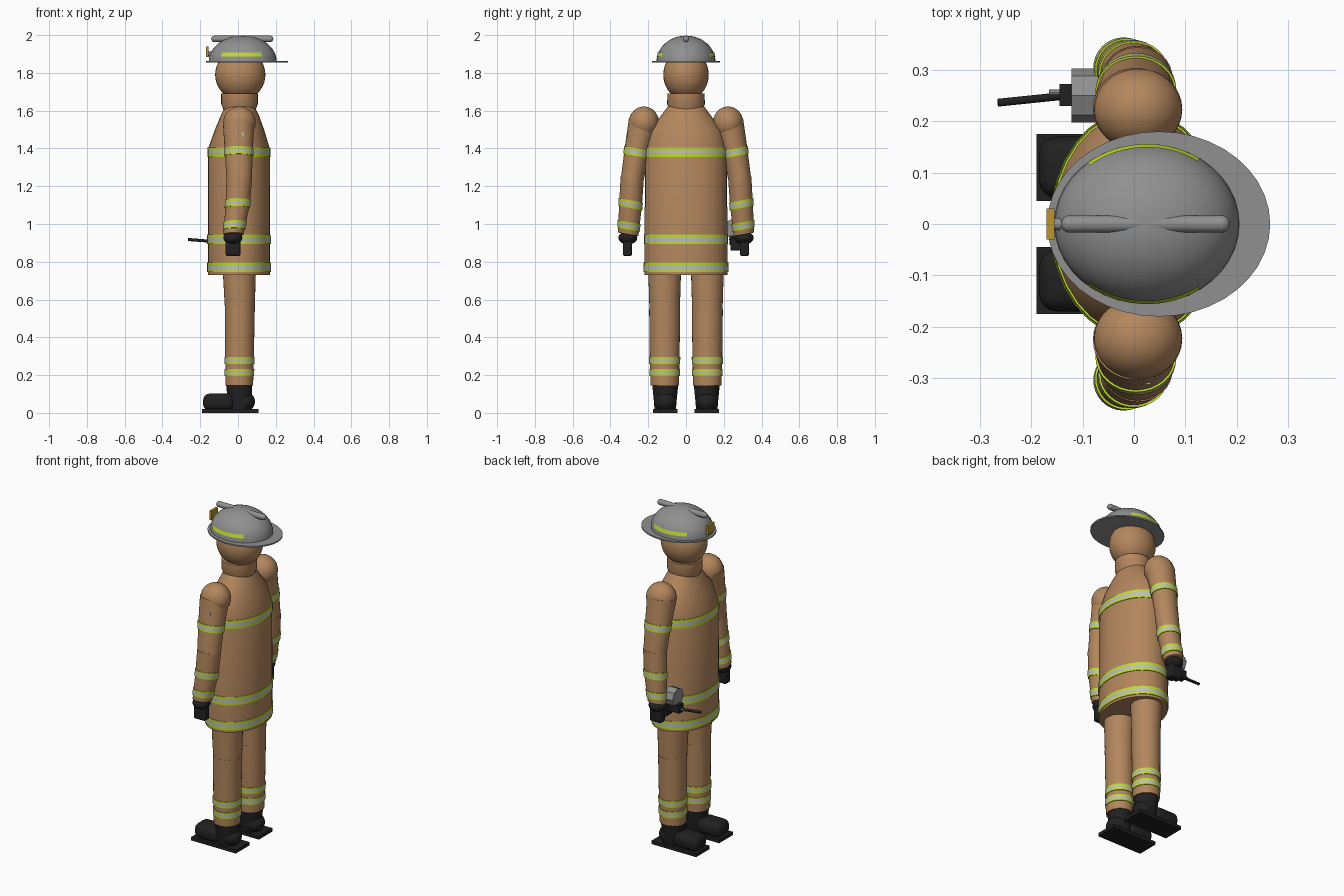
import bpy, bmesh, math
from mathutils import Vector

cube = bpy.data.objects.get("Cube")
if cube:
    bpy.data.objects.remove(cube)


def material(name, r, g, b):
    m = bpy.data.materials.new(name)
    m.use_nodes = True
    m.diffuse_color = (r, g, b, 1)
    m.node_tree.nodes["Principled BSDF"].inputs["Base Color"].default_value = (r, g, b, 1)
    return m


TAN = material("tan_cloth", .45, .24, .11)
BLACK = material("black_rubber", .015, .015, .015)
GREY = material("helmet_grey", .28, .28, .28)
YELLOW = material("lime_reflective", .52, .7, .03)
SILVER = material("silver_reflective", .5, .52, .5)
GOLD = material("gold_badge", .5, .3, .03)


def finish(bm, name, mats, angle=40):
    bmesh.ops.recalc_face_normals(bm, faces=bm.faces)
    mesh = bpy.data.meshes.new(name)
    bm.to_mesh(mesh)
    bm.free()
    ob = bpy.data.objects.new(name, mesh)
    bpy.context.collection.objects.link(ob)
    for m in mats:
        mesh.materials.append(m)
    bpy.ops.object.select_all(action='DESELECT')
    bpy.context.view_layer.objects.active = ob
    ob.select_set(True)
    if angle:
        bpy.ops.object.shade_smooth_by_angle(angle=math.radians(angle))
    return ob


def loft(name, rings, mats, tilt=0, n=32, caps=True, middle=None):
    """Stack elliptical rings (x, y, z, rx, ry); tilt leans rings along y."""
    bm = bmesh.new()
    rows = []
    for x, y, z, rx, ry in rings:
        row = []
        for i in range(n):
            a = math.tau * i / n
            dy = ry * math.sin(a)
            row.append(bm.verts.new((x + rx * math.cos(a), y + dy, z + tilt * dy)))
        rows.append(row)
    for k in range(len(rows) - 1):
        for i in range(n):
            j = (i + 1) % n
            f = bm.faces.new((rows[k][i], rows[k][j], rows[k + 1][j], rows[k + 1][i]))
            f.material_index = 1 if k == middle else 0
    if caps:
        bm.faces.new(rows[0])
        bm.faces.new(rows[-1])
    return finish(bm, name, mats)


def ring_at(rings, z):
    for a, b in zip(rings, rings[1:]):
        if min(a[2], b[2]) <= z <= max(a[2], b[2]):
            t = (z - a[2]) / (b[2] - a[2])
            return [p + (q - p) * t for p, q in zip(a, b)]


def band(name, rings, z, h, tilt=0):
    """Lime-silver-lime tape wrapped around a lofted part."""
    out = []
    for d in (-h / 2, -h / 5, h / 5, h / 2):
        x, y, zz, rx, ry = ring_at(rings, z + d)
        out.append((x, y, zz, rx + .004, ry + .004))
    loft(name, out, [YELLOW, SILVER], tilt, middle=1)


def ball(name, c, r, mat):
    bm = bmesh.new()
    bmesh.ops.create_uvsphere(bm, u_segments=32, v_segments=20, radius=1)
    bmesh.ops.scale(bm, vec=r, verts=bm.verts)
    bmesh.ops.translate(bm, vec=c, verts=bm.verts)
    return finish(bm, name, [mat])


def box(name, lo, hi, mat, bevel=0):
    bm = bmesh.new()
    bmesh.ops.create_cube(bm, size=1)
    lo, hi = Vector(lo), Vector(hi)
    bmesh.ops.scale(bm, vec=hi - lo, verts=bm.verts)
    bmesh.ops.translate(bm, vec=(lo + hi) / 2, verts=bm.verts)
    if bevel:
        bmesh.ops.bevel(bm, geom=bm.edges[:], offset=bevel, segments=4, profile=.5, affect='EDGES')
    return finish(bm, name, [mat], 40 if bevel else 0)


def rod(name, a, b, r, mat, n=16):
    bm = bmesh.new()
    a, b = Vector(a), Vector(b)
    bmesh.ops.create_cone(bm, cap_ends=True, segments=n, radius1=r, radius2=r, depth=(b - a).length)
    bmesh.ops.transform(bm, matrix=(b - a).to_track_quat('Z', 'Y').to_matrix().to_4x4(), verts=bm.verts)
    bmesh.ops.translate(bm, vec=(a + b) / 2, verts=bm.verts)
    return finish(bm, name, [mat], 40 if n > 8 else 0)


# Coat with reflective tape and collar
coat = [(.005, 0, .73, .165, .22), (.005, 0, 1.4, .163, .217), (.008, 0, 1.5, .13, .192),
        (.01, 0, 1.57, .103, .135), (.01, 0, 1.63, .075, .09)]
loft("coat", coat, [TAN])
for i, z in enumerate((.77, .92, 1.38)):
    band(f"coat_band_{i + 1}", coat, z, .05)
loft("collar", [(.008, 0, 1.56, .08, .08), (.008, 0, 1.61, .087, .09),
                (.008, 0, 1.635, .097, .1), (.008, 0, 1.69, .097, .098)], [TAN])
ball("head", (.012, 0, 1.79), (.133, .12, .135), TAN)

# Helmet
bm = bmesh.new()
bmesh.ops.create_uvsphere(bm, u_segments=40, v_segments=24, radius=1)
bmesh.ops.bisect_plane(bm, geom=bm.verts[:] + bm.edges[:] + bm.faces[:], plane_co=(0, 0, 0),
                       plane_no=(0, 0, 1), clear_inner=True)
bmesh.ops.scale(bm, vec=(.18, .156, .137), verts=bm.verts)
bmesh.ops.translate(bm, vec=(.025, 0, 1.86), verts=bm.verts)
finish(bm, "helmet_dome", [GREY])
loft("helmet_brim", [(.048, 0, 1.854, .217, .18), (.048, 0, 1.862, .217, .18)], [GREY], n=40)
rod("helmet_ridge", (-.125, 0, 1.98), (.17, 0, 1.98), .017, GREY)
for x, end in ((-.125, "front"), (.17, "back")):
    ball("ridge_tip_" + end, (x, 0, 1.98), (.017, .017, .017), GREY)
box("helmet_badge", (-.17, -.03, 1.885), (-.155, .03, 1.94), GOLD)
rod("badge_mount", (-.16, 0, 1.9), (-.1, 0, 1.9), .012, GREY)

for s, side in ((-1, "left"), (1, "right")):
    # Helmet side stripe
    bm = bmesh.new()
    rows = []
    for z in (1.888, 1.908):
        k = math.sqrt(1 - ((z - 1.86) / .137) ** 2)
        rows.append([bm.verts.new((.025 + (.18 * k + .003) * math.cos(math.radians(a)),
                                   s * (.156 * k + .003) * math.sin(math.radians(a)), z))
                     for a in range(55, 131, 5)])
    for i in range(len(rows[0]) - 1):
        bm.faces.new((rows[0][i], rows[0][i + 1], rows[1][i + 1], rows[1][i]))
    finish(bm, side + "_helmet_stripe", [YELLOW])

    # Arm
    tilt = .18 * s
    upper = [(.003, s * .225, 1.54, .083, .078), (.004, s * .262, 1.38, .074, .064),
             (.007, s * .287, 1.22, .066, .059)]
    lower = [(.007, s * .285, 1.24, .068, .061), (-.002, s * .294, 1.1, .064, .06),
             (-.024, s * .306, .945, .053, .054)]
    ball(side + "_shoulder", (.008, s * .223, 1.537), (.086, .08, .085), TAN)
    loft(side + "_upper_arm", upper, [TAN], tilt)
    loft(side + "_forearm", lower, [TAN], tilt)
    band(side + "_upper_arm_band", upper, 1.38, .04, tilt)
    band(side + "_forearm_band", lower, 1.105, .04, tilt)
    band(side + "_cuff_band", lower, .99, .04, tilt)

    # Glove
    ball(side + "_glove_wrist", (-.027, s * .308, .927), (.05, .05, .035), BLACK)
    box(side + "_glove_hand", (-.065, s * .31 - .024, .83), (.012, s * .31 + .024, .93), BLACK, .01)

    # Leg
    y = s * .113
    thigh = [(.007, y, .76, .088, .087), (.01, y, .53, .078, .08)]
    shin = [(.01, y, .55, .079, .082), (.008, y, .3, .076, .079), (.007, y, .145, .073, .075)]
    loft(side + "_thigh", thigh, [TAN])
    loft(side + "_shin", shin, [TAN])
    for i, z in enumerate((.213, .278)):
        band(f"{side}_shin_band_{i + 1}", shin, z, .038)

    # Boot
    y = s * .11
    loft(side + "_boot_shaft", [(.01, y, .02, .06, .056), (.006, y, .15, .069, .069)], [BLACK])
    ball(side + "_boot_heel", (.03, y, .06), (.06, .06, .055), BLACK)
    box(side + "_boot_toe", (-.185, y - .06, .012), (-.02, y + .06, .102), BLACK, .035)
    box(side + "_boot_sole", (-.19, y - .065, 0), (.108, y + .065, .02), BLACK)

# Sleeve patch
box("sleeve_patch", (-.017, -.312, 1.448), (.032, -.304, 1.485), SILVER)

# Hand tool
rod("tool_drum", (-.122, .25, .975), (-.062, .25, .975), .053, GREY, 8)
box("tool_body", (-.145, .23, .89), (-.06, .272, .94), BLACK)
box("tool_grip", (-.075, .235, .86), (-.03, .3, .925), BLACK, .008)
rod("tool_shaft", (-.1, .253, .905), (-.265, .236, .918), .008, BLACK, 10)
rod("tool_fitting", (-.165, .256, .912), (-.14, .256, .912), .006, GREY, 8)
